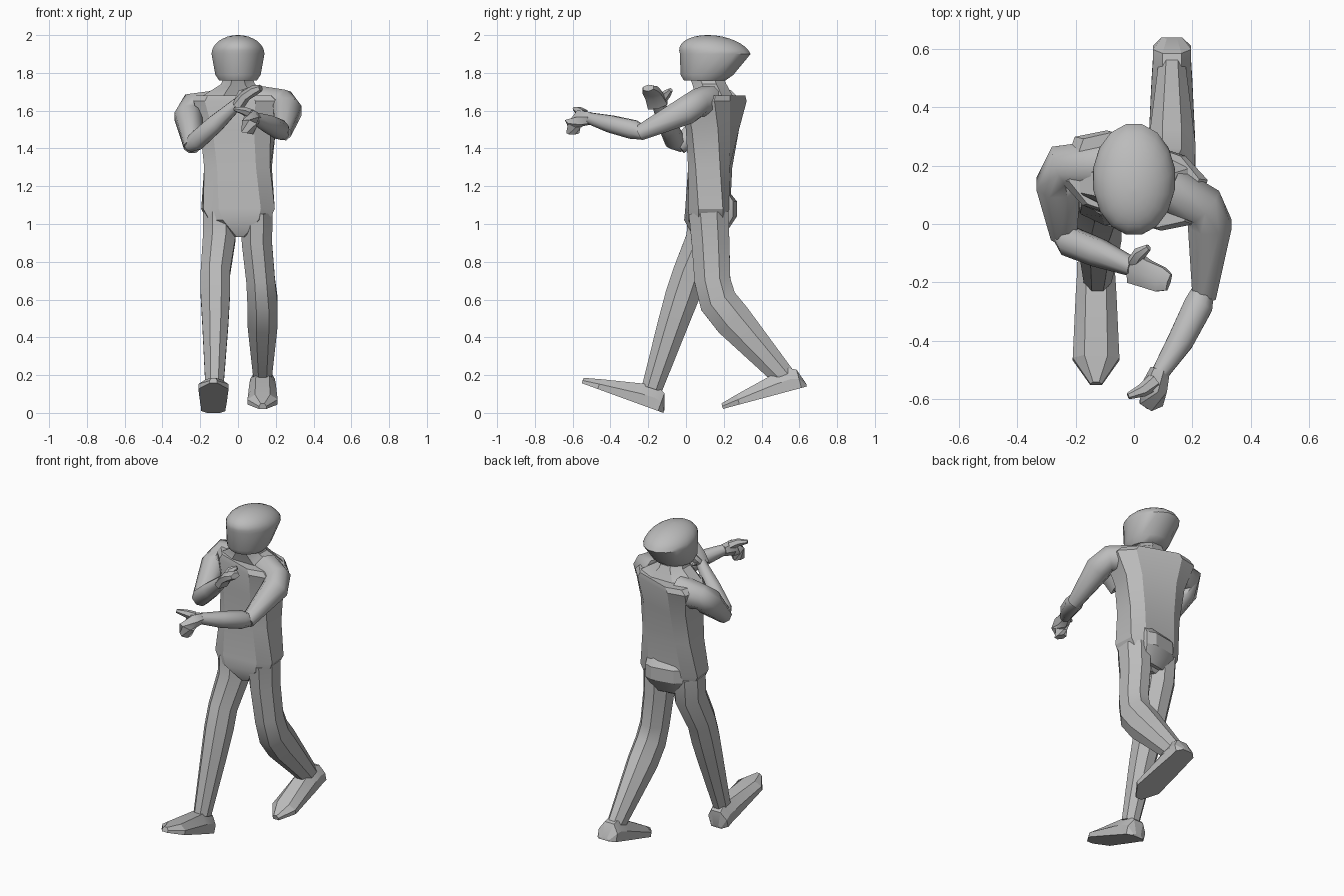
import bpy
import bmesh
from math import sin, cos, pi, radians
from mathutils import Vector, Matrix

cube = bpy.data.objects.get("Cube")
if cube:
    bpy.data.objects.remove(cube)

grey = bpy.data.materials.new("plain_grey")
grey.use_nodes = True
tone = (0.5, 0.5, 0.5, 1)
grey.diffuse_color = tone
grey.node_tree.nodes["Principled BSDF"].inputs["Base Color"].default_value = tone

ACROSS = Vector((1, 0, 0))
BACK = Vector((0, 1, 0))
UP = Vector((0, 0, 1))


def loft(name, rings, smooth_angle):
    """Skin a row of equal point rings and close both ends."""
    bm = bmesh.new()
    rows = [[bm.verts.new(point) for point in ring] for ring in rings]
    for low, high in zip(rows, rows[1:]):
        for i in range(len(low)):
            bm.faces.new((low[i - 1], low[i], high[i], high[i - 1]))
    bm.faces.new(rows[0])
    bm.faces.new(rows[-1])
    bmesh.ops.recalc_face_normals(bm, faces=bm.faces)
    mesh = bpy.data.meshes.new(name)
    bm.to_mesh(mesh)
    bm.free()
    mesh.materials.append(grey)
    obj = bpy.data.objects.new(name, mesh)
    bpy.context.collection.objects.link(obj)
    bpy.ops.object.select_all(action='DESELECT')
    obj.select_set(True)
    bpy.context.view_layer.objects.active = obj
    bpy.ops.object.shade_smooth_by_angle(angle=radians(smooth_angle))


def polygon_ring(centre, u, v, width, depth, sides, power=1):
    """Polygon with flat sides; a low power squares it off."""
    def bend(value):
        return abs(value) ** power * (1 if value > 0 else -1)
    fit = bend(cos(pi / sides))
    points = []
    for i in range(sides):
        turn = pi * (i + i + 1) / sides
        points.append(centre + u * (width * bend(cos(turn)) / fit)
                      + v * (depth * bend(sin(turn)) / fit))
    return points


def tube(name, path, side, flat=1, sides=8, smooth_angle=50):
    """Limb along a path of (x, y, z, radius); flat scales it along side."""
    spots = [Vector(step[:3]) for step in path]
    last = len(path) - 1
    rings = []
    for i, spot in enumerate(spots):
        along = (spots[min(i + 1, last)] - spots[max(i - 1, 0)]).normalized()
        u = (side - along * side.dot(along)).normalized()
        radius = path[i][-1]
        rings.append(polygon_ring(spot, u, along.cross(u), radius * flat, radius, sides))
    loft(name, rings, smooth_angle)


def stack(name, levels, sides, power, place, smooth_angle=30):
    """Level rings of (z, half width, half depth); place gives y and turn."""
    rings = []
    for z, width, depth in levels:
        y, turn = place(z)
        spin = Matrix.Rotation(radians(turn), 3, 'Z')
        centre = Vector((0, y, z))
        rings.append(polygon_ring(centre, spin @ ACROSS, spin @ BACK,
                                  width, depth, sides, power))
    loft(name, rings, smooth_angle)


def twist(z):
    """The body leans back and turns steadily from hips to shoulders."""
    return 0.05 + 0.06 * z, 8 - 40 * (z - 1)


def neck_place(z):
    """The neck leans forward out of the shoulders."""
    return 0.14 - 0.4 * (z - 1.7), 0


def head_place(z):
    """The head overhangs most at its ridge."""
    return 0.155 - 0.4 * abs(z - 1.9), 0


def seat_place(z):
    """The seat sits behind the hips, fullest in its middle."""
    return 0.2 - 0.3 * abs(z - 1.08), 10


# Torso, twisted between hips and shoulders
stack("torso", [
    (0.93, 0.03, 0.06),
    (1.02, 0.16, 0.11),
    (1.08, 0.19, 0.11),
    (1.3, 0.175, 0.11),
    (1.5, 0.19, 0.12),
    (1.65, 0.24, 0.135),
    (1.68, 0.21, 0.13)], 8, 0.6, twist)

# Raised seat at the back of the hips
stack("seat", [
    (0.95, 0.09, 0.04),
    (1.04, 0.12, 0.07),
    (1.12, 0.12, 0.07),
    (1.18, 0.12, 0.04)], 8, 0.6, seat_place)

# Neck flaring into the shoulders
stack("neck", [
    (1.67, 0.2, 0.1),
    (1.74, 0.09, 0.09),
    (1.79, 0.07, 0.09)], 8, 1, neck_place)

# Head: a tapered jaw below a rounded dome
dome = [(1.9 + 0.1 * sin(t), 0.14 * cos(t), 0.187 * cos(t))
        for t in [radians(step * 11) for step in range(9)]]
stack("head", [(1.76, 0.1, 0.11), (1.79, 0.12, 0.14)] + dome, 16, 1, head_place, 40)

# Right arm, folded over the chest
outward = UP - BACK
tube("right_upper_arm", [
    (-0.1, 0.2, 1.62, 0.09),
    (-0.25, 0.2, 1.62, 0.07),
    (-0.26, 0.14, 1.57, 0.075),
    (-0.24, -0.04, 1.41, 0.045)], outward)
tube("right_forearm", [
    (-0.26, -0.02, 1.41, 0.03),
    (-0.22, -0.06, 1.44, 0.05),
    (-0.12, -0.1, 1.53, 0.047),
    (0, -0.15, 1.64, 0.03)], BACK)
tube("right_hand", [
    (0, -0.15, 1.63, 0.03),
    (0.04, -0.17, 1.68, 0.026),
    (0.09, -0.19, 1.71, 0.024),
    (0.12, -0.2, 1.72, 0.016)], BACK, 1.8, 6)
tube("right_thumb", [
    (0, -0.13, 1.65, 0.02),
    (0.02, -0.1, 1.69, 0.02),
    (0.05, -0.08, 1.71, 0.01)], ACROSS, 1, 6)

# Left arm, reaching ahead
tube("left_upper_arm", [
    (0.12, 0.12, 1.65, 0.08),
    (0.24, 0.06, 1.64, 0.07),
    (0.26, 0, 1.6, 0.075),
    (0.24, -0.25, 1.48, 0.04)], outward)
tube("left_forearm", [
    (0.24, -0.22, 1.48, 0.035),
    (0.22, -0.28, 1.5, 0.05),
    (0.16, -0.4, 1.53, 0.045),
    (0.09, -0.51, 1.56, 0.03)], UP)
tube("left_hand", [
    (0.09, -0.5, 1.56, 0.03),
    (0.07, -0.56, 1.56, 0.04),
    (0.06, -0.6, 1.53, 0.04),
    (0.05, -0.6, 1.48, 0.03)], UP + BACK / 2, 1, 6)
tube("left_thumb", [
    (0.07, -0.54, 1.58, 0.025),
    (0.03, -0.57, 1.6, 0.02),
    (-0.02, -0.59, 1.61, 0.01)], UP, 1, 6)

# Legs: the right one strides ahead, the left one trails
tube("right_leg", [
    (-0.1, 0.11, 1.06, 0.1),
    (-0.1, 0.1, 0.92, 0.1),
    (-0.12, 0.02, 0.74, 0.09),
    (-0.12, -0.02, 0.62, 0.09),
    (-0.12, -0.07, 0.47, 0.08),
    (-0.125, -0.18, 0.13, 0.055)], ACROSS, 0.86, 8, 30)
tube("left_leg", [
    (0.1, 0.12, 1.06, 0.105),
    (0.1, 0.13, 0.9, 0.1),
    (0.12, 0.14, 0.7, 0.095),
    (0.13, 0.17, 0.59, 0.1),
    (0.13, 0.25, 0.49, 0.1),
    (0.13, 0.52, 0.19, 0.06)], ACROSS, 0.8, 8, 30)


def foot(name, heel, pitch):
    """Wedge foot made of six-sided slices of (length, half width, height)."""
    frame = Matrix.Translation(heel) @ Matrix.Rotation(radians(pitch), 4, 'X')
    slices = [(0, 0.035, 0.015), (0.03, 0.065, 0.1), (0.07, 0.065, 0.12),
              (0.15, 0.07, 0.11), (0.37, 0.08, 0.055), (0.46, 0.02, 0.03)]
    rings = []
    for length, width, height in slices:
        half = [(width, 0), (width, height / 2), (width / 2, height)]
        outline = half + [(-x, z) for x, z in reversed(half)]
        rings.append([frame @ Vector((x, -length, z)) for x, z in outline])
    loft(name, rings, 20)


foot("right_foot", (-0.13, -0.12, 0), -20)
foot("left_foot", (0.13, 0.64, 0.14), 15)
